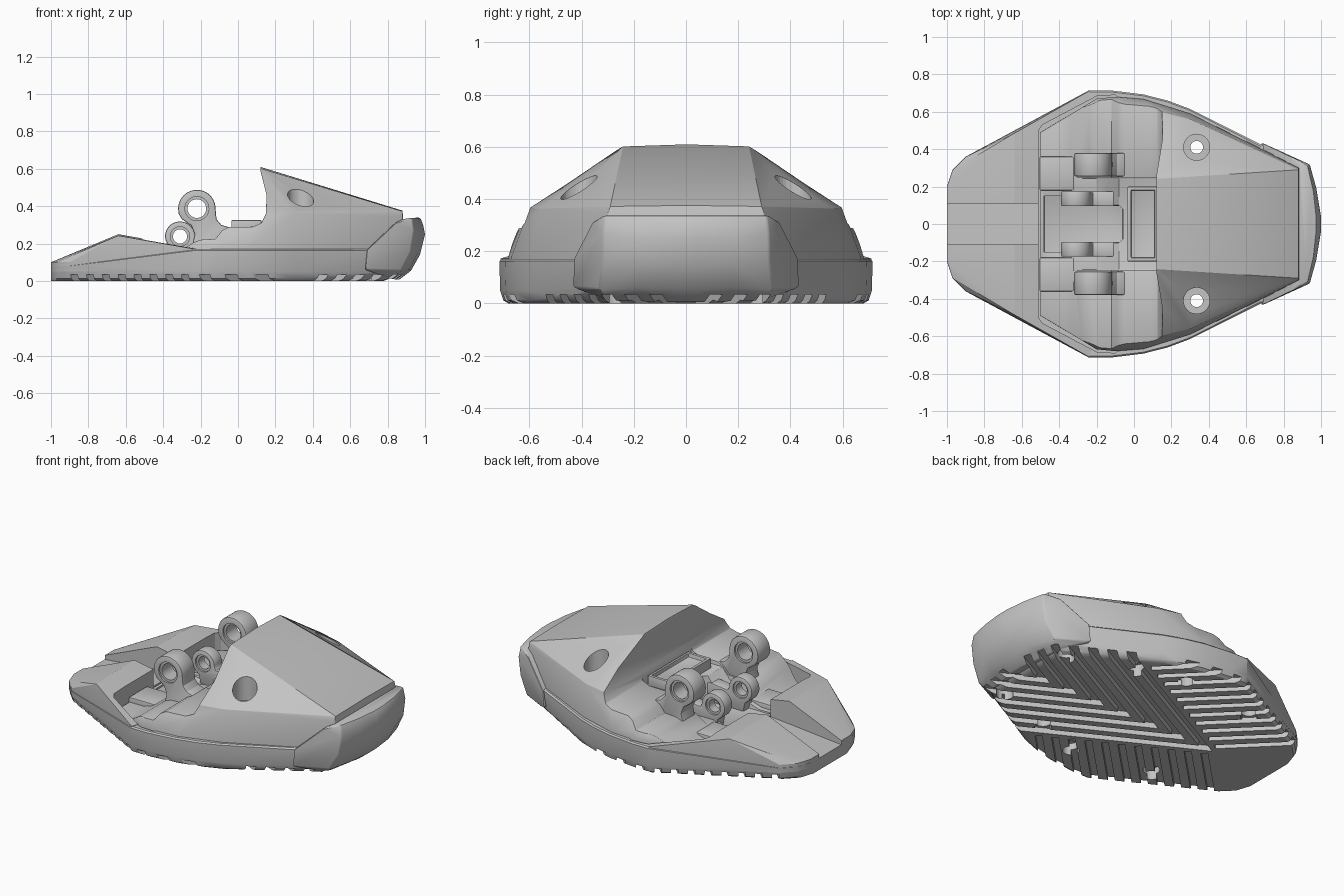
import bpy, bmesh, math
from mathutils import Vector

if "Cube" in bpy.data.objects:
    bpy.data.objects.remove(bpy.data.objects["Cube"])

grey = bpy.data.materials.new("light_grey")
grey.use_nodes = True
grey.diffuse_color = (0.55, 0.55, 0.55, 1)
grey.node_tree.nodes["Principled BSDF"].inputs["Base Color"].default_value = grey.diffuse_color


def finish(name, bm):
    bmesh.ops.recalc_face_normals(bm, faces=bm.faces)
    me = bpy.data.meshes.new(name)
    bm.to_mesh(me)
    bm.free()
    me.materials.append(grey)
    ob = bpy.data.objects.new(name, me)
    bpy.context.scene.collection.objects.link(ob)
    return ob


def both(points):
    return [(x, s * y, z) for x, y, z in points for s in (1, -1)]


def hull(name, points):
    bm = bmesh.new()
    for p in points:
        bm.verts.new(p)
    bmesh.ops.convex_hull(bm, input=bm.verts)
    loose = [v for v in bm.verts if not v.link_faces]
    bmesh.ops.delete(bm, geom=loose, context="VERTS")
    bmesh.ops.dissolve_limit(bm, angle_limit=0.02, verts=bm.verts, edges=bm.edges)
    return finish(name, bm)


def add_prism(bm, outline, axis, lo, hi):
    """Extrude a 2D outline along y (x,z outline) or z (x,y outline)."""
    place = (lambda a, b, t: (a, t, b)) if axis == "y" else (lambda a, b, t: (a, b, t))
    base = [bm.verts.new(place(a, b, lo)) for a, b in outline]
    cap = [bm.verts.new(place(a, b, hi)) for a, b in outline]
    bm.faces.new(base)
    bm.faces.new(cap[::-1])
    n = len(base)
    for i in range(n):
        bm.faces.new((base[i], cap[i], cap[(i + 1) % n], base[(i + 1) % n]))


def prisms(name, outlines, axis, lo, hi):
    bm = bmesh.new()
    for o in outlines:
        add_prism(bm, o, axis, lo, hi)
    return finish(name, bm)


def circle(cx, cy, r, n=32, start=0, sweep=360):
    steps = n if sweep == 360 else n + 1
    return [(cx + r * math.cos(math.radians(start + sweep * i / n)),
             cy + r * math.sin(math.radians(start + sweep * i / n))) for i in range(steps)]


def rect(x0, x1, y0, y1):
    return [(x0, y0), (x1, y0), (x1, y1), (x0, y1)]


def mirrored(outline):
    return outline + [(x, -y) for x, y in reversed(outline)]


def apply_mod(ob, mod):
    bpy.context.view_layer.objects.active = ob
    with bpy.context.temp_override(object=ob, active_object=ob, selected_objects=[ob]):
        bpy.ops.object.modifier_apply(modifier=mod.name)


def boolean(ob, tool, op="DIFFERENCE", keep=False):
    mod = ob.modifiers.new("cut", "BOOLEAN")
    mod.operation, mod.solver, mod.object = op, "EXACT", tool
    apply_mod(ob, mod)
    if not keep:
        bpy.data.objects.remove(tool)


def smooth(ob, bevel=0.0):
    if bevel:
        mod = ob.modifiers.new("soft_edges", "BEVEL")
        mod.width, mod.segments, mod.limit_method = bevel, 2, "ANGLE"
        mod.angle_limit = math.radians(35)
        apply_mod(ob, mod)
    bpy.ops.object.select_all(action="DESELECT")
    ob.select_set(True)
    bpy.context.view_layer.objects.active = ob
    bpy.ops.object.shade_smooth_by_angle(angle=math.radians(28))


# Sole: stacked rings of the plan outline, skinned as a hull
plan = [(-1, 0.2), (-0.97, 0.29), (-0.9, 0.36), (-0.24, 0.715), (-0.13, 0.715),
        (0.05, 0.693), (0.18, 0.66), (0.3, 0.615), (0.93, 0.32)]
rings = []
for z, reach, inset in ((0, 0.78, 0.035), (0.012, 0.81, 0.015), (0.05, 0.85, 0.003), (0.162, 0.89, 0), (0.17, 0.88, 0.008)):
    for x, y in plan:
        top = min(z, 0.08) if x < -0.8 else z
        rings.append((min(x, reach), y - inset, top))
sole = hull("sole", both(rings))

# Sloped tail wedge and upturned toe bumper
tail = hull("tail_wedge", both([(x, y - 0.002, z) for x, y in plan[:3] for z in (0.05, 0.1)]
            + [(-0.24, 0.711, 0.05), (-0.24, 0.711, 0.172), (-0.64, 0.34, 0.25), (-0.64, 0.1, 0.25),
               (-0.64, 0.485, 0.242), (-0.2, 0.6, 0.172), (-0.2, 0.6, 0.05)]))
bumper = hull("toe_bumper", both([
    (0.68, 0.435, 0.06), (0.69, 0.432, 0.168), (0.76, 0.4, 0.2), (0.84, 0.36, 0.31), (0.88, 0.325, 0.33),
    (0.93, 0.31, 0.338), (0.96, 0.18, 0.338), (0.975, 0.04, 0.338), (0.94, 0.318, 0.27),
    (0.975, 0.19, 0.25), (1, 0.04, 0.25), (0.99, 0.04, 0.3), (0.925, 0.32, 0.16),
    (0.96, 0.18, 0.15), (0.973, 0.04, 0.14), (0.87, 0.335, 0.055), (0.915, 0.18, 0.06),
    (0.925, 0.04, 0.055), (0.82, 0.3, 0.012), (0.86, 0.04, 0.005)]))
smooth(bumper, 0.01)
boolean(sole, tail, "UNION")
boolean(sole, bumper, "UNION")

# Cavity and tail slot
cavity = mirrored([(-0.51, 0.5), (-0.49, 0.53), (-0.2, 0.683), (-0.1, 0.69), (0, 0.6)])
boolean(sole, prisms("cavity_cutter", [cavity], "z", 0.1, 0.6))
boolean(sole, prisms("slot_cutter", [[(-1.1, 0.065), (-0.4, 0.13), (-0.4, 0.5), (-1.1, 0.5)]], "y", -0.11, 0.11))

# Tread: nested chevrons towards the toe, slanted grooves outside them
grooves = []
slope = 0.53
for i in range(7):
    a, w, reach = -0.58 + 0.2 * i, 0.1, 1.6
    grooves.append([(a, 0), (a + reach, slope * reach), (a + reach + w, slope * reach), (a + w, 0),
                    (a + reach + w, -slope * reach), (a + reach, -slope * reach)])
along, across = Vector((-1, 1)).normalized(), Vector((1, 1)).normalized()
for i in range(11):
    t = 0.09 + 0.085 * i
    p = Vector((-0.65 + t, slope * t))
    bar = [p + across * 0.02, p + along + across * 0.02, p + along - across * 0.02, p - across * 0.02]
    grooves += [[(v.x, v.y) for v in bar], [(v.x, -v.y) for v in bar]]
boolean(sole, prisms("tread_cutter", grooves, "z", -0.1, 0.035))

# Bolt sockets underneath
spots = [(0.73, 0.27), (0.33, 0.41), (0.04, 0.51), (-0.49, 0.43)]
boolean(sole, prisms("socket_cutter", [circle(x, s * y, 0.048, 24) for x, y in spots for s in (1, -1)],
                     "z", -0.1, 0.075))

# Upper: faceted hood continuing back into a saddle
base = [(-0.5, 0.49), (-0.2, 0.67), (-0.1, 0.68), (0.05, 0.668), (0.3, 0.59), (0.89, 0.3)]
upper = hull("upper_hood", both([(x, y, z) for x, y in base for z in (0.08, 0.18)] + [
    (-0.15, 0.645, 0.3), (0.14, 0.6, 0.367), (0.3, 0.56, 0.364), (0.88, 0.3, 0.345),
    (0.1, 0.24, 0.608), (0.88, 0.29, 0.372), (0.1, 0.0, 0.616), (0.88, 0.0, 0.376)]))
saddle = [(-1, 0.12), (-0.4, 0.12), (-0.34, 0.14), (-0.24, 0.205), (-0.2, 0.22), (-0.12, 0.225), (-0.085, 0.27),
          (-0.05, 0.288), (0.08, 0.29), (0.125, 0.31), (0.15, 0.36), (0.152, 0.46), (0.12, 0.59),
          (0.12, 0.9), (-1, 0.9)]
boolean(upper, prisms("saddle_cutter", [saddle], "y", -1, 1))
channel = [(-0.6, 0.155), (-0.2, 0.155), (-0.13, 0.2), (-0.08, 0.265), (0.135, 0.265), (0.135, 0.5), (-0.6, 0.5)]
boolean(upper, prisms("channel_cutter", [channel], "y", -0.245, 0.245))
pocket = mirrored([(-0.48, 0.15), (-0.2, 0.15), (-0.17, 0.1), (-0.08, 0.1), (-0.06, 0.08)])
boolean(upper, prisms("pocket_cutter", [pocket], "z", 0.11, 0.5))
smooth(upper, 0.006)

# Bolt holes right through, with a wide recess on top
for s in (1, -1):
    boolean(upper, prisms("recess_cutter", [circle(0.335, s * 0.41, 0.07)], "z", 0.34, 0.8))
    through = prisms("bolt_cutter", [circle(0.335, s * 0.41, 0.034)], "z", -0.1, 0.8)
    boolean(upper, through, keep=True)
    boolean(sole, through)
smooth(sole)
smooth(upper)

# Raised frame behind the hood
frame = prisms("hinge_frame", [rect(-0.035, 0.125, -0.2, 0.2)], "z", 0.25, 0.325)
boolean(frame, prisms("frame_cutter", [rect(-0.015, 0.11, -0.18, 0.18)], "z", 0.3, 0.5))
smooth(frame, 0.004)

# Decks beside the channel at the back of the cavity
for side, s in (("left", 1), ("right", -1)):
    deck = prisms(side + "_deck", [rect(-0.505, -0.25, *sorted((s * 0.18, s * 0.36)))], "z", 0.09, 0.15)
    smooth(deck, 0.006)


def lug(name, cx, cz, r, hole, foot, y0, y1):
    """Bored ring on a flared foot."""
    ob = prisms(name, [circle(cx, cz, r, 24, 0, 180) + foot], "y", y0, y1)
    smooth(ob, 0.008)
    boolean(ob, prisms("bore_cutter", [circle(cx, cz, hole)], "y", -1, 1))
    ring = 0.012
    for lo, hi in ((y0 - 0.1, y0 + ring), (y1 - ring, y1 + 0.1)):
        boolean(ob, prisms("counterbore_cutter", [circle(cx, cz, hole + 0.014)], "y", lo, hi))
    smooth(ob)


# Pivot lugs, a tall outer pair and a low inner pair
tall = [(-0.318, 0.36), (-0.3, 0.33), (-0.25, 0.295), (-0.232, 0.25), (-0.245, 0.19), (-0.3, 0.15),
        (-0.32, 0.1), (-0.06, 0.1), (-0.04, 0.285), (-0.09, 0.3), (-0.115, 0.33)]
low = [(-0.388, 0.22), (-0.37, 0.185), (-0.34, 0.16), (-0.33, 0.1), (-0.08, 0.1), (-0.08, 0.23),
       (-0.16, 0.222), (-0.22, 0.215)]
for side, s in (("left", 1), ("right", -1)):
    lug(side + "_tall_lug", -0.22, 0.387, 0.1, 0.05, tall, *sorted((s * 0.255, s * 0.38)))
    lug(side + "_low_lug", -0.31, 0.238, 0.08, 0.038, low, *sorted((s * 0.095, s * 0.175)))
